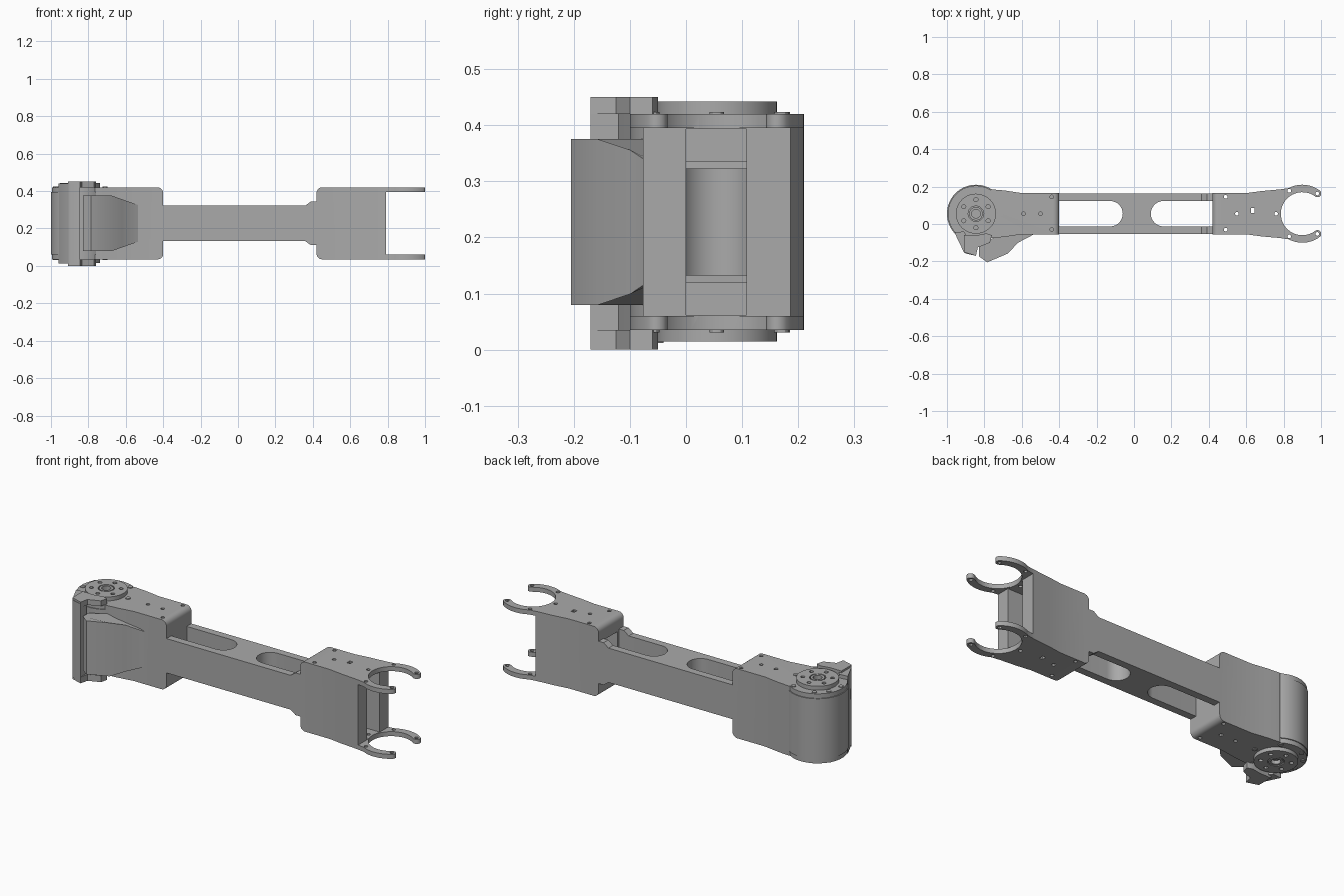
import bpy, bmesh
from math import sin, cos, radians, pi

if bpy.data.objects.get("Cube"):
    bpy.data.objects.remove(bpy.data.objects["Cube"])

grey = bpy.data.materials.new("neutral_grey")
grey.use_nodes = True
grey.diffuse_color = (0.4, 0.4, 0.4, 1)
grey.node_tree.nodes["Principled BSDF"].inputs["Base Color"].default_value = (0.4, 0.4, 0.4, 1)

CY, CZ = 0.055, 0.2275      # centre lines of the arm
HUB, FORK = -0.845, 0.9     # joint axes


def arc(x, y, r, a, b, n=16):
    return [(x + r * cos(radians(a + (b - a) * i / n)),
             y + r * sin(radians(a + (b - a) * i / n))) for i in range(n + 1)]


def mirrored(half):
    """Close an outline given as (x, offset from centre line)."""
    return ([(x, CY + d) for x, d in half]
            + [(x, CY - d) for x, d in reversed(half) if abs(d) > 1e-5])


def prism(name, pts, low, high, axis="z", round_x=None):
    """Extrude an outline along z, or an x-z outline along y."""
    bm = bmesh.new()
    place = (lambda p, h: (p[0], p[1], h)) if axis == "z" else (lambda p, h: (p[0], h, p[1]))
    base = [bm.verts.new(place(p, low)) for p in pts]
    top = [bm.verts.new(place(p, high)) for p in pts]
    bm.faces.new(base)
    bm.faces.new(top)
    for i in range(len(pts)):
        j = (i + 1) % len(pts)
        bm.faces.new((base[i], base[j], top[j], top[i]))
    bmesh.ops.recalc_face_normals(bm, faces=bm.faces)
    if round_x is not None:
        edges = [e for e in bm.edges
                 if all(abs(v.co.x - round_x) < 1e-4 for v in e.verts)
                 and abs(e.verts[0].co.z - e.verts[1].co.z) < 1e-4]
        bmesh.ops.bevel(bm, geom=edges, offset=0.03, segments=6,
                        profile=0.5, affect="EDGES")
    mesh = bpy.data.meshes.new(name)
    bm.to_mesh(mesh)
    bm.free()
    mesh.materials.append(grey)
    ob = bpy.data.objects.new(name, mesh)
    bpy.context.collection.objects.link(ob)
    return ob


def disc(name, x, y, r, low, high, n=32):
    return prism(name, arc(x, y, r, 0, 360 - 360 / n, n - 1), low, high)


def box(name, x0, x1, y0, y1, z0, z1):
    return prism(name, [(x0, y0), (x1, y0), (x1, y1), (x0, y1)], z0, z1)


def cut(ob, cutters):
    for c in cutters:
        c.hide_render = True
        m = ob.modifiers.new("cut", "BOOLEAN")
        m.operation, m.solver, m.object = "DIFFERENCE", "EXACT", c
    bpy.context.view_layer.update()
    bpy.context.view_layer.objects.active = ob
    for m in list(ob.modifiers):
        bpy.ops.object.modifier_apply(modifier=m.name)
    for c in cutters:
        bpy.data.objects.remove(c)


def holes(spots, r=0.01):
    return [disc("hole_cutter", x, y, r, -0.1, 0.6, 12) for x, y in spots]


# Central beam, flaring slightly into the fork block
upper = [(-0.6, 0.095), (0.36, 0.095), (0.39, 0.117), (0.46, 0.117)]
beam = prism("beam", [(x, CZ + d) for x, d in upper]
             + [(x, CZ - d) for x, d in reversed(upper)], -0.054, 0.164, "y")
R = 0.068
slot_left = prism("slot_cutter", [(-0.44, CY - R)] + arc(-0.06 - R, CY, R, -90, 90)
                  + [(-0.44, CY + R)], 0, 0.5)
slot_right = prism("slot_cutter", [(0.6, CY + R)] + arc(0.09 + R, CY, R, 90, 270)
                   + [(0.6, CY - R)], 0, 0.5)
cut(beam, [slot_left, slot_right])

# Fork block with two open-ended prong plates
mid, half_w = 0.135, 0.02
tip = 53
tip_x, tip_d = FORK + mid * cos(radians(tip)), mid * sin(radians(tip))
half = [(0.42, 0.11), (0.6, 0.11), (0.68, 0.121), (0.78, 0.13)]
half += arc(FORK, 0, mid + half_w, 118, tip)
half += arc(tip_x, tip_d, half_w, tip, tip - 180, 8)[1:-1]
half += arc(FORK, 0, mid - half_w, tip, 180)
fork = prism("fork_block", mirrored(half), 0.035, 0.42, round_x=0.42)
cut(fork, [
    box("gap_cutter", 0.79, 1.2, -0.5, 0.5, 0.06, 0.395),
    box("hollow_cutter", 0.45, 0.85, 0.0, 0.108, 0.062, 0.393),
    box("passage_cutter", 0.3, 0.5, 0.0, 0.108, 0.12, 0.335),
] + holes([(0.49, 0.145), (0.49, -0.03), (0.55, CY), (0.76, CY), (0.83, 0.178),
           (0.83, -0.066), (0.98, 0.163), (0.98, -0.053)])
    + [box("small_slot_cutter", 0.625, 0.645, 0.06, 0.085, -0.1, 0.6)])

# Hub block, its drum and its two bearing caps
half = [(-0.4, 0.11), (-0.6, 0.11), (-0.69, 0.124), (-0.76, 0.13)]
half += arc(HUB, 0, 0.15, 58, 180, 24)
hub = prism("hub_block", mirrored(half), 0.035, 0.42, round_x=-0.4)
cut(hub, holes([(-0.44, 0.145), (-0.44, -0.03), (-0.5, CY), (-0.59, CY)]))
disc("hub_drum", HUB, CY, 0.155, 0.06, 0.395, 64)

for side, low, high in (("top", 0.41, 0.442), ("bottom", 0.015, 0.045)):
    cap = disc("bearing_cap_" + side, HUB, CY, 0.107, low, high, 48)
    ring = [(HUB + 0.075 * cos(k * pi / 3 + pi / 6), CY + 0.075 * sin(k * pi / 3 + pi / 6))
            for k in range(6)]
    cut(cap, holes(ring, 0.011) + holes([(HUB, CY)], 0.042))
    boss = disc("bearing_boss_" + side, HUB, CY, 0.036, low, high, 32)
    cut(boss, holes([(HUB, CY)], 0.024))

for k, a in enumerate((-120, -60, 0, 60, 118, 150, 187)):
    r = 0.133
    disc("rim_bolt_%d" % k, HUB + r * cos(radians(a)), CY + r * sin(radians(a)),
         0.013, 0.031, 0.424, 12)

# Flared guard that grows out of the front of the beam
guard = prism("front_guard", [(-0.525, -0.05), (-0.62, -0.1), (-0.675, -0.158),
                              (-0.785, -0.205), (-0.83, -0.172), (-0.83, -0.122),
                              (-0.79, -0.1), (-0.70, -0.04), (-0.54, -0.04)],
              CZ - 0.148, CZ + 0.148)
for v in guard.data.vertices:
    t = min(1, max(0, (-0.525 - v.co.x) / 0.15))
    v.co.z = CZ + (0.095 + 0.053 * t) * (1 if v.co.z > CZ else -1)

# Upright stop bar with a lug at each end
prism("stop_bar", [(-0.96, -0.045), (-0.91, -0.15), (-0.9, -0.158), (-0.845, -0.17),
                   (-0.845, -0.12), (-0.88, -0.08), (-0.91, -0.04)], 0.012, 0.44)
for side, low, high in (("top", 0.42, 0.45), ("bottom", 0.0, 0.035)):
    prism("stop_lug_" + side, [(-0.91, -0.15), (-0.845, -0.17), (-0.835, -0.125),
                               (-0.77, -0.1), (-0.76, -0.06), (-0.79, -0.05),
                               (-0.84, -0.06), (-0.91, -0.06)], low, high)

# Smooth the round surfaces, keep edges crisp
bpy.ops.object.select_all(action="DESELECT")
for ob in bpy.context.collection.objects:
    if ob.type == "MESH":
        ob.select_set(True)
        bpy.context.view_layer.objects.active = ob
bpy.ops.object.shade_smooth_by_angle(angle=radians(30))
